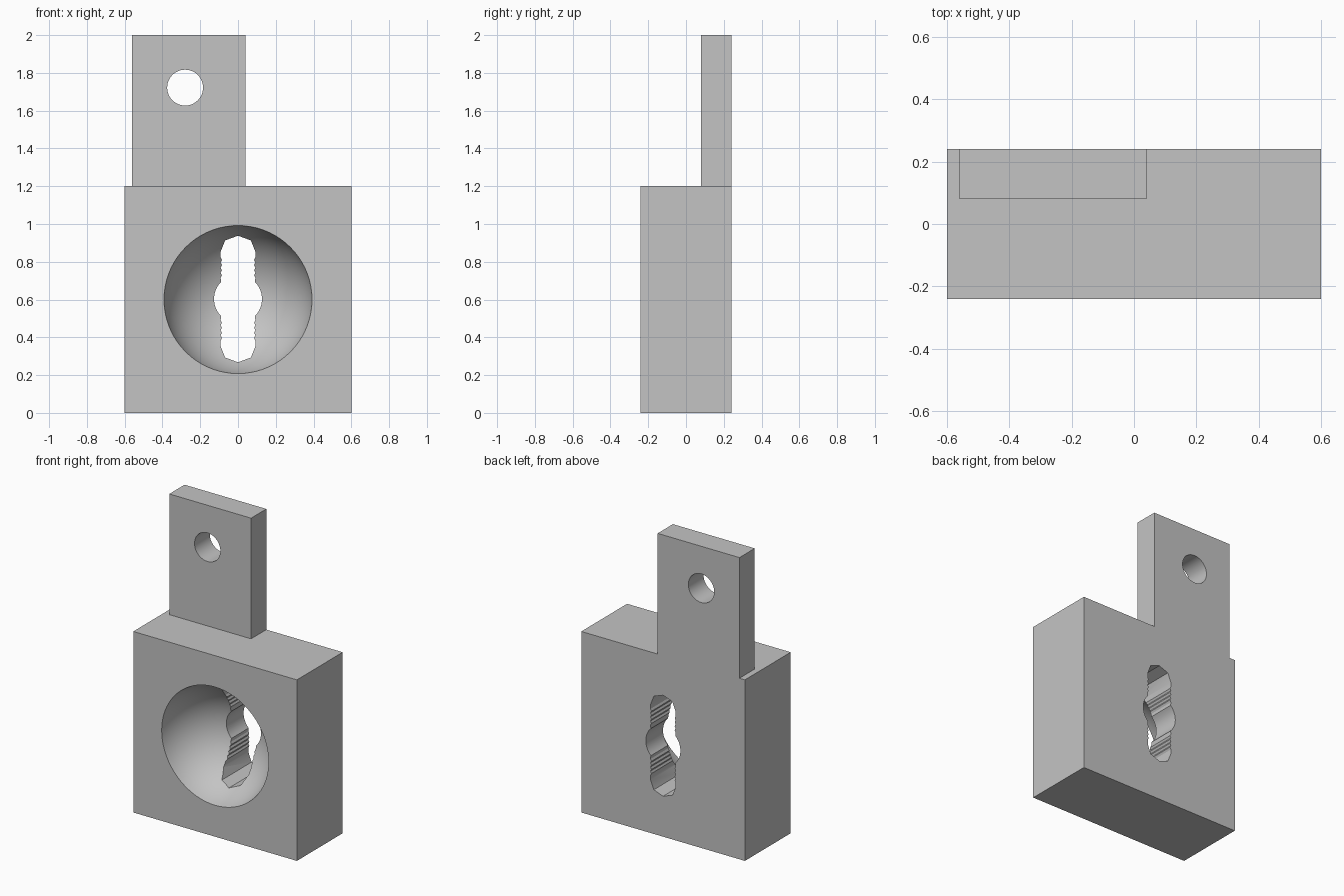
import bpy, bmesh, math
from mathutils import Matrix, Vector

if "Cube" in bpy.data.objects:
    bpy.data.objects.remove(bpy.data.objects["Cube"], do_unlink=True)

GREY = (0.55, 0.55, 0.55, 1)
mat = bpy.data.materials.new("plain grey")
mat.use_nodes = True
mat.diffuse_color = GREY
mat.node_tree.nodes["Principled BSDF"].inputs["Base Color"].default_value = GREY


def finish(name, bm):
    bmesh.ops.recalc_face_normals(bm, faces=bm.faces)
    mesh = bpy.data.meshes.new(name)
    bm.to_mesh(mesh)
    bm.free()
    mesh.materials.append(mat)
    obj = bpy.data.objects.new(name, mesh)
    bpy.context.collection.objects.link(obj)
    return obj


def box(name, low, high):
    bm = bmesh.new()
    low, high = Vector(low), Vector(high)
    size = Matrix.Diagonal(high - low).to_4x4()
    bmesh.ops.create_cube(bm, matrix=Matrix.Translation((low + high) / 2) @ size)
    return finish(name, bm)


def prism(name, outline, y0=-0.5, y1=0.5):
    """Extrude an (x, z) outline along y."""
    bm = bmesh.new()
    face = bm.faces.new([bm.verts.new((x, y0, z)) for x, z in outline])
    new = bmesh.ops.extrude_face_region(bm, geom=[face])["geom"]
    verts = [v for v in new if isinstance(v, bmesh.types.BMVert)]
    bmesh.ops.translate(bm, verts=verts, vec=(0, y1 - y0, 0))
    return finish(name, bm)


def combine(target, tool, operation):
    tool.hide_render = True
    mod = target.modifiers.new(tool.name, "BOOLEAN")
    mod.object, mod.operation, mod.solver = tool, operation, "EXACT"
    bpy.context.view_layer.objects.active = target
    bpy.ops.object.modifier_apply(modifier=mod.name)
    bpy.data.objects.remove(tool, do_unlink=True)


# Block with a hanging tab flush with its back
body = box("block_with_tab", (-0.6, -0.24, 0), (0.6, 0.24, 1.2))
combine(body, box("tab", (-0.56, 0.08, 1.1), (0.04, 0.24, 2)), "UNION")

# Round hole in the tab
steps = [math.tau * i / 48 for i in range(48)]
hole = [(-0.28 + 0.095 * math.cos(a), 1.722 + 0.095 * math.sin(a)) for a in steps]
combine(body, prism("tab_hole", hole), "DIFFERENCE")

# Spherical hollow in the front
bm = bmesh.new()
place = Matrix.Translation((0, -0.32, 0.6)) @ Matrix.Rotation(math.pi / 2, 4, "X")
bmesh.ops.create_uvsphere(bm, u_segments=72, v_segments=48, radius=0.4, matrix=place)
combine(body, finish("hollow", bm), "DIFFERENCE")

# Keyhole slot: faceted ends, rippled sides and a round middle
end = [(0.068, 0.31), (0.092, 0.25)]
ripples = [(0.092 if i % 2 == 0 else 0.085, 0.22 - 0.0135 * i) for i in range(9)]
lobe = []
for i in range(17):
    a = math.radians(45 - 90 * i / 16)
    lobe.append((0.127 * math.cos(a), 0.127 * math.sin(a)))
upper = end + ripples
lower = [(x, -z) for x, z in reversed(upper)]
side = upper + lobe + lower
outline = [(0, 0.335)] + side + [(0, -0.335)] + [(-x, z) for x, z in reversed(side)]
combine(body, prism("slot", [(x, z + 0.603) for x, z in outline]), "DIFFERENCE")

# Smooth the curved walls, keep the corners crisp
bpy.ops.object.select_all(action="DESELECT")
body.select_set(True)
bpy.context.view_layer.objects.active = body
bpy.ops.object.shade_smooth_by_angle(angle=math.radians(25))
